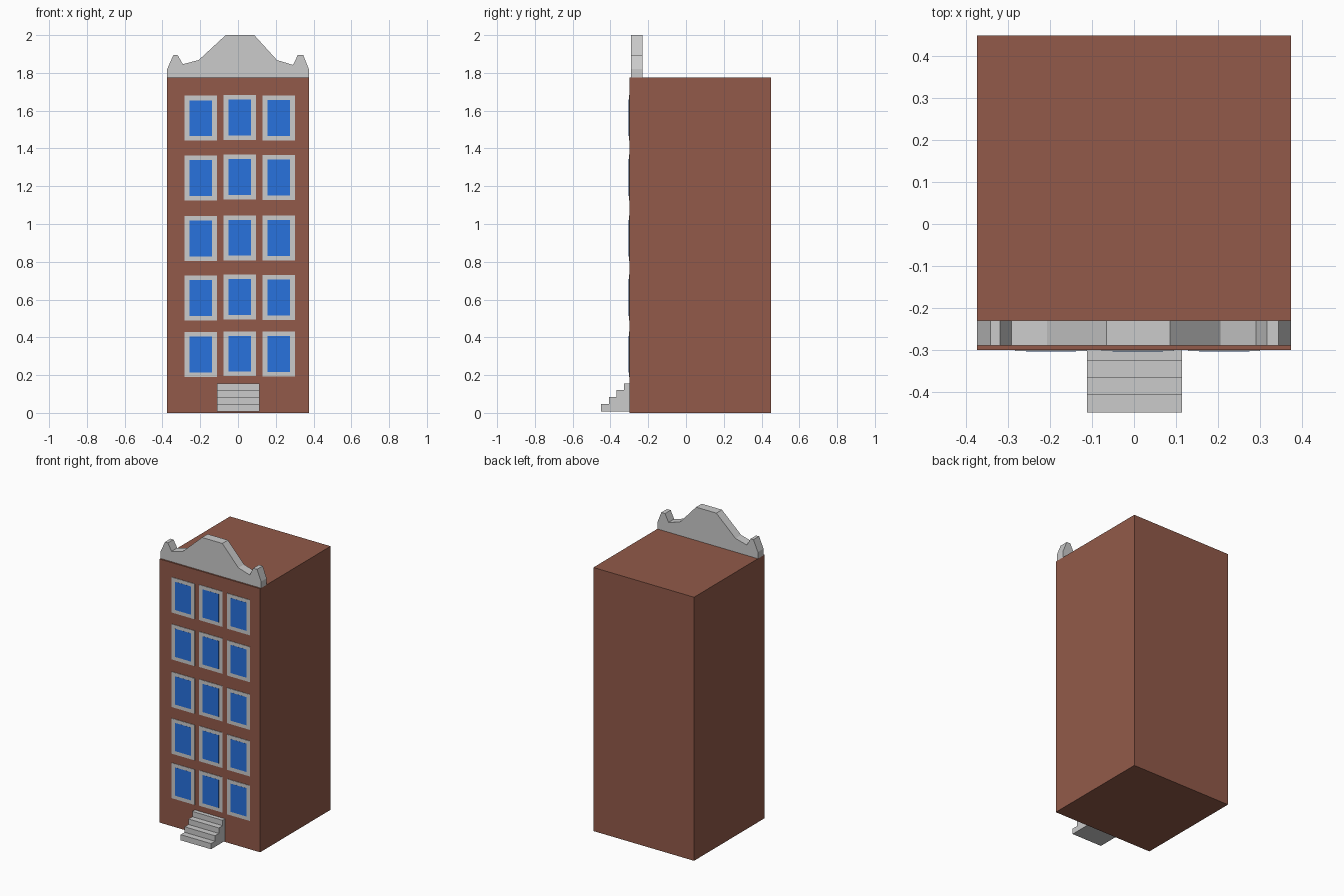
import bpy
import bmesh

if "Cube" in bpy.data.objects:
    bpy.data.objects.remove(bpy.data.objects["Cube"])


def material(name, rgb):
    m = bpy.data.materials.new(name)
    m.diffuse_color = (*rgb, 1)
    m.use_nodes = True
    m.node_tree.nodes["Principled BSDF"].inputs["Base Color"].default_value = m.diffuse_color
    return m


def prism(name, profile, place, a, b, mat=None):
    """Extrude a closed 2D profile from a to b; place(u, v, t) gives the 3D point."""
    n = len(profile)
    verts = [place(u, v, t) for t in (a, b) for u, v in profile]
    faces = [tuple(range(n)), tuple(range(2 * n - 1, n - 1, -1))]
    faces += [((i + 1) % n, i, n + i, n + (i + 1) % n) for i in range(n)]
    mesh = bpy.data.meshes.new(name)
    mesh.from_pydata(verts, [], faces)
    # Consistent outward normals
    bm = bmesh.new()
    bm.from_mesh(mesh)
    bmesh.ops.recalc_face_normals(bm, faces=bm.faces)
    bm.to_mesh(mesh)
    bm.free()
    if mat:
        mesh.materials.append(mat)
    obj = bpy.data.objects.new(name, mesh)
    bpy.context.collection.objects.link(obj)
    return obj


def along_y(u, v, t):
    return (u, t, v)


def along_x(u, v, t):
    return (t, u, v)


def rect(cx, cz, w, h):
    return [(cx - w / 2, cz - h / 2), (cx + w / 2, cz - h / 2),
            (cx + w / 2, cz + h / 2), (cx - w / 2, cz + h / 2)]


brick = material("brick", (0.287, 0.102, 0.067))
glass = material("glass", (0.021, 0.168, 0.73))

# Main block
prism("building_body", rect(0, 0.888, 0.75, 1.776), along_y, -0.30, 0.45, brick)

# Decorative gable standing on the front edge of the roof
gable = [(-0.375, 1.776), (0.375, 1.776), (0.375, 1.82), (0.345, 1.895),
         (0.317, 1.895), (0.291, 1.842), (0.206, 1.868), (0.086, 2.0),
         (-0.065, 2.0), (-0.208, 1.868), (-0.292, 1.846), (-0.32, 1.895),
         (-0.342, 1.895), (-0.375, 1.82)]
prism("roof_gable", gable, along_y, -0.29, -0.23)

# Five rows of three windows: grey surround with a blue pane
for row, z in enumerate((0.309, 0.609, 0.923, 1.244, 1.560)):
    for col, (x, dz) in enumerate(((-0.198, 0), (0.009, 0.004), (0.215, 0.002))):
        tag = f"{row + 1}_{col + 1}"
        prism("window_frame_" + tag, rect(x, z + dz, 0.172, 0.238),
              along_y, -0.303, -0.298)
        prism("window_pane_" + tag, rect(x, z + dz, 0.12, 0.19),
              along_y, -0.3036, -0.299, glass)

# Entrance stairs, stepped side profile
stairs = [(-0.30, 0.008), (-0.45, 0.008)]
treads = [(-0.45, 0.046), (-0.408, 0.083), (-0.367, 0.120), (-0.327, 0.156)]
for i, (y, z) in enumerate(treads):
    back = treads[i + 1][0] if i < 3 else -0.30
    stairs += [(y, z), (back, z)]
prism("entrance_stairs", stairs, along_x, 0.114, -0.112)
